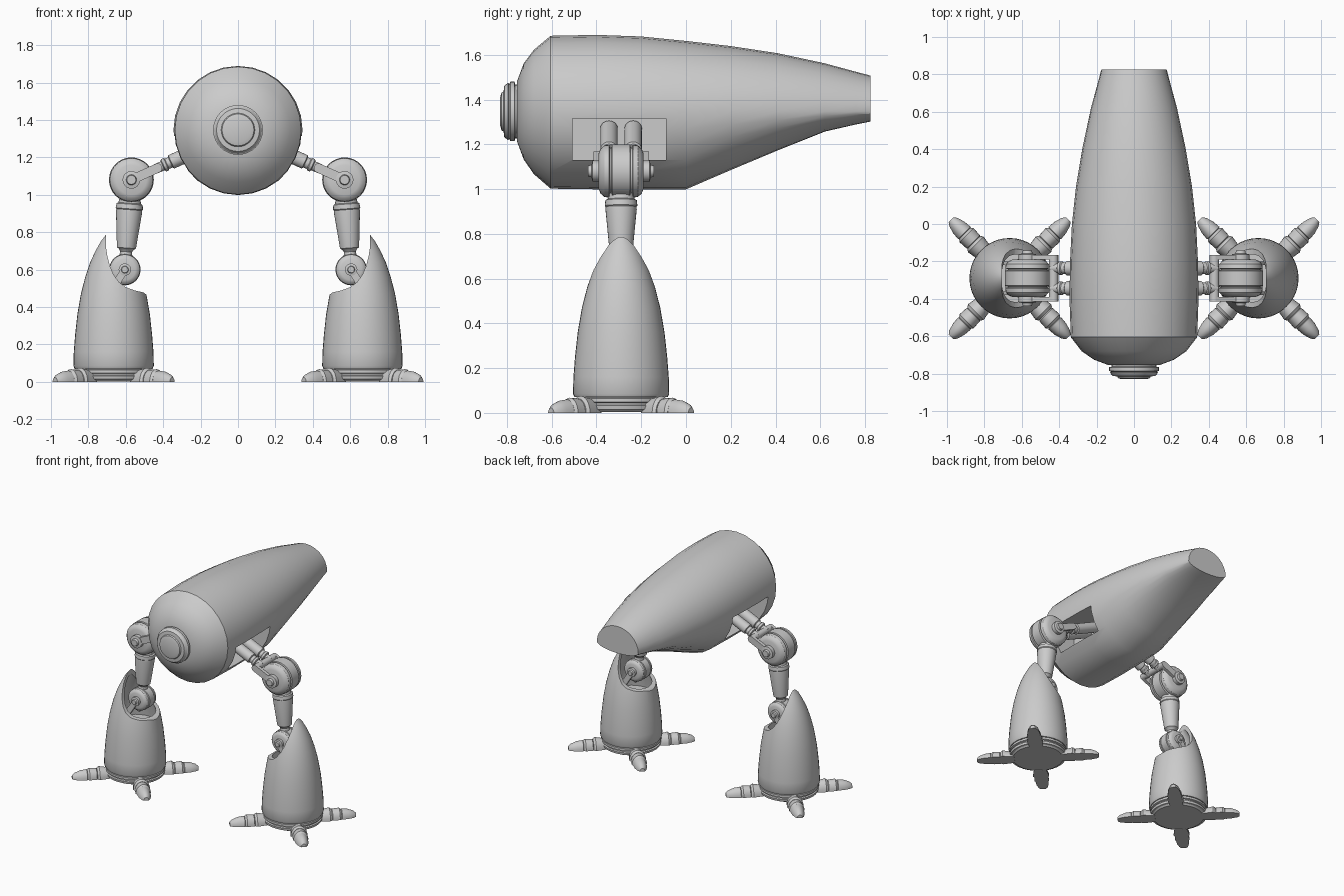
import bpy, bmesh, math
from mathutils import Vector

if "Cube" in bpy.data.objects:
    bpy.data.objects.remove(bpy.data.objects["Cube"])

CY = -0.29                      # depth of the legs
HIP, KNEE = Vector((0.57, CY, 1.08)), Vector((0.605, CY, 0.60))
FX = 0.665                      # foot centre


def skin(bm, rings):
    """Join rings of points into a closed, capped tube."""
    vs = [[bm.verts.new(p) for p in r] for r in rings]
    n = len(vs[0])
    for a, b in zip(vs, vs[1:]):
        for i in range(n):
            bm.faces.new((a[i], a[(i + 1) % n], b[(i + 1) % n], b[i]))
    bm.faces.new(vs[0][::-1])
    bm.faces.new(vs[-1])


def lathe(bm, pts, loc, axis, seg=24):
    """Turn (distance, radius) points about an axis."""
    q = Vector(axis).to_track_quat('Z', 'Y')
    ang = [2 * math.pi * i / seg for i in range(seg)]
    skin(bm, [[Vector(loc) + q @ Vector((r * math.cos(a), r * math.sin(a), t)) for a in ang]
              for t, r in pts])


def rod(bm, a, b, r, seg=16):
    a, b = Vector(a), Vector(b)
    lathe(bm, [(0, r), ((b - a).length, r)], a, b - a, seg)


def bar(bm, a, b, width, thick):
    """Flat bar lying in an xz plane."""
    a, b = Vector(a), Vector(b)
    d = (b - a).normalized()
    s, y = d.cross(Vector((0, 1, 0))) * width / 2, Vector((0, thick / 2, 0))
    skin(bm, [[p + s + y, p - s + y, p - s - y, p + s - y] for p in (a, b)])


def finish(bm, name, mirror=True, cutters=()):
    bmesh.ops.recalc_face_normals(bm, faces=bm.faces)
    me = bpy.data.meshes.new(name)
    bm.to_mesh(me)
    bm.free()
    ob = bpy.data.objects.new(name, me)
    bpy.context.collection.objects.link(ob)
    bpy.ops.object.select_all(action='DESELECT')
    ob.select_set(True)
    bpy.context.view_layer.objects.active = ob
    for c in cutters:
        m = ob.modifiers.new("cut", 'BOOLEAN')
        m.operation, m.object, m.solver = 'DIFFERENCE', c, 'EXACT'
        bpy.ops.object.modifier_apply(modifier=m.name)
    for c in cutters:
        bpy.data.objects.remove(c)
    bpy.ops.object.shade_smooth_by_angle(angle=math.radians(28))
    if mirror:
        m = ob.modifiers.new("mirror", 'MIRROR')
        m.use_mirror_merge = False
    return ob


# Side recess cutters for the hull
cuts = []
for s in (-1, 1):
    bm = bmesh.new()
    x0, x1 = s * 0.14, s * 0.6
    skin(bm, [[(x, -0.507, 1.13), (x, -0.09, 1.13), (x, -0.09, 1.315), (x, -0.507, 1.315)]
              for x in (x0, x1)])
    cuts.append(finish(bm, "recess_cutter", False))
    cuts[-1].hide_render = True

# Hull: sections of y, half width, height above seam, depth below seam
sections = [(-0.755, .135, .135, .135), (-0.725, .215, .215, .215), (-0.68, .28, .275, .28),
            (-0.605, .338, .338, .345), (-0.4, .345, .342, .348), (-0.2, .342, .335, .348),
            (0.0, .332, .315, .348), (0.2, .31, .292, .262), (0.41, .275, .26, .174),
            (0.62, .23, .215, .09), (0.76, .192, .177, .058), (0.825, .175, .16, .045)]
bm = bmesh.new()
rings = []
for y, w, up, dn in sections:
    ang = [2 * math.pi * i / 28 for i in range(28)]
    rings.append([(w * math.cos(a), y, 1.347 + (up if math.sin(a) > 0 else dn) * math.sin(a))
                  for a in ang])
skin(bm, rings)
finish(bm, "hull", False, cuts)

# Round front lens
bm = bmesh.new()
lathe(bm, [(.74, .12), (.763, .12), (.766, .133), (.785, .133), (.79, .122), (.795, .128),
           (.812, .115), (.815, .09), (.824, .085), (.83, .065)], (0, 0, 1.347), (0, -1, 0), 32)
finish(bm, "front_lens", False)


# Grooved joint drums with bolts
def drum(name, c, k):
    bm = bmesh.new()
    half = [(0, .12), (.04, .12), (.043, .105), (.05, .105), (.053, .118), (.075, .115),
            (.092, .1), (.1, .08)]
    pts = [(-t, r) for t, r in half[:0:-1]] + half
    lathe(bm, [(t * k, r * k) for t, r in pts], c, (0, 1, 0), 32)
    for s in (-1, 1):
        lathe(bm, [(.095 * k, .047 * k), (.128 * k, .047 * k), (.132 * k, .028 * k),
                   (.148 * k, .024 * k)], c, (0, s, 0))
    finish(bm, name)


drum("hip_joint", HIP, 1)
drum("knee_joint", KNEE, 0.7)

# Hip arms: fork around the drum, crossbar and twin rods into the hull
bm = bmesh.new()
yoke = Vector((0.43, CY, 1.143))
slope = (yoke - HIP).normalized()
for s in (-1, 1):
    off = Vector((0, s * .112, 0))
    bar(bm, HIP + off, yoke + off, .05, .024)
    lathe(bm, [(-.01, .026), (.03, .026), (.035, .036), (.05, .036), (.055, .03), (.075, .03),
               (.08, .039), (.31, .039)], yoke + Vector((0, s * .054, 0)), slope, 20)
rod(bm, yoke - Vector((0, .124, 0)), yoke + Vector((0, .124, 0)), .025)
finish(bm, "hip_arm")

# Thigh
bm = bmesh.new()
lathe(bm, [(.09, .055), (.125, .06), (.13, .07), (.155, .073), (.16, .069), (.17, .07),
           (.365, .051), (.372, .04), (.385, .032), (.42, .036)], HIP, KNEE - HIP, 28)
finish(bm, "thigh")

# Knee fork held inside the shin
bm = bmesh.new()
for s in (-1, 1):
    off = Vector((0, s * .08, 0))
    bar(bm, KNEE + off, (0.70, CY + s * .08, 0.45), .04, .018)
finish(bm, "knee_fork")

# Shin shell: ogive, scooped on the inner side and hollowed
ogive = [(.07, .208), (.085, .215), (.16, .213), (.25, .206), (.36, .194), (.47, .175),
         (.56, .152), (.64, .125), (.70, .097), (.75, .069), (.79, .038), (.81, .012)]
scoop = [(.706, .95), (.706, .72), (.698, .67), (.685, .62), (.665, .573), (.635, .532),
         (.60, .506), (.55, .488), (.505, .478), (.485, .462), (.35, .45), (.35, .95)]
bm = bmesh.new()
skin(bm, [[(x, y, z) for x, z in scoop] for y in (CY - .3, CY + .3)])
scoop_cutter = finish(bm, "scoop_cutter", False)
bm = bmesh.new()
inner = [(.38, .16)] + [(z, r - .028) for z, r in ogive if .4 < z < .78]
lathe(bm, inner, (FX, CY, 0), (0, 0, 1), 32)
hollow_cutter = finish(bm, "hollow_cutter", False)
scoop_cutter.hide_render = hollow_cutter.hide_render = True
bm = bmesh.new()
lathe(bm, ogive, (FX, CY, 0), (0, 0, 1), 40)
finish(bm, "shin", True, [hollow_cutter, scoop_cutter])

# Foot base rings
bm = bmesh.new()
lathe(bm, [(.003, .18), (.012, .19), (.015, .203), (.032, .206), (.036, .196), (.044, .196),
           (.048, .208), (.064, .208), (.068, .195), (.08, .195)], (FX, CY, 0), (0, 0, 1), 40)
finish(bm, "foot_base")

# Four segmented toes with flat soles
toe = [[(.17, .045), (.20, .05), (.255, .059), (.27, .05)],
       [(.268, .042), (.275, .05), (.325, .053), (.338, .044)],
       [(.335, .038), (.342, .047), (.385, .043), (.425, .031), (.443, .018)]]
bm = bmesh.new()
for k in range(4):
    a = math.radians(45 + 90 * k)
    d, n = Vector((math.cos(a), math.sin(a), 0)), Vector((-math.sin(a), math.cos(a), 0))
    for part in toe:
        arc = [math.pi * i / 12 for i in range(13)]
        skin(bm, [[Vector((FX, CY, 0)) + d * t + n * r * math.cos(b)
                   + Vector((0, 0, 1.28 * r * math.sin(b))) for b in arc] for t, r in part])
finish(bm, "toes")
